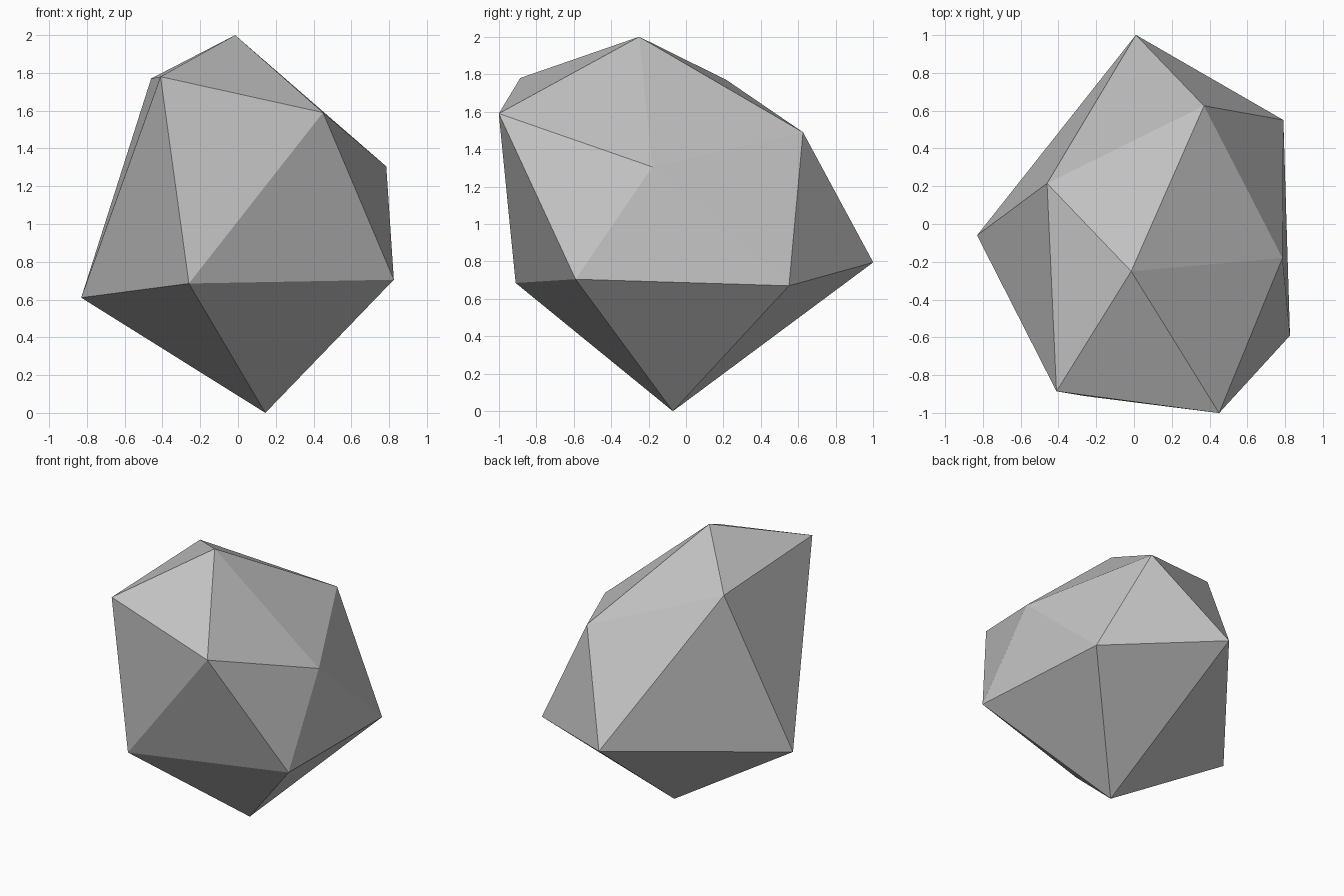
import bpy
import bmesh

cube = bpy.data.objects.get("Cube")
if cube:
    bpy.data.objects.remove(cube, do_unlink=True)

# Stone colour
grey = bpy.data.materials.new("stone grey")
grey.use_nodes = True
colour = (0.55, 0.55, 0.55, 1)
grey.diffuse_color = colour
grey.node_tree.nodes["Principled BSDF"].inputs["Base Color"].default_value = colour

# Irregular twenty-sided rock: two poles and two staggered rings of five corners
top = (-0.015, -0.25, 2.0)
upper = [(-0.41, -0.885, 1.78), (0.45, -1.0, 1.59), (0.785, -0.18, 1.305),
         (0.37, 0.625, 1.49), (-0.46, 0.215, 1.77)]
lower = [(-0.26, -0.91, 0.685), (0.825, -0.59, 0.705), (0.79, 0.55, 0.67),
         (0.01, 1.0, 0.795), (-0.83, -0.06, 0.61)]
bottom = (0.145, -0.07, 0.0)

bm = bmesh.new()
peak, base = bm.verts.new(top), bm.verts.new(bottom)
high = [bm.verts.new(p) for p in upper]
low = [bm.verts.new(p) for p in lower]

# Cap, zigzag belt and pointed underside
for i in range(5):
    j = (i + 1) % 5
    bm.faces.new((peak, high[i], high[j]))
    bm.faces.new((high[i], low[i], high[j]))
    bm.faces.new((high[j], low[i], low[j]))
    bm.faces.new((base, low[j], low[i]))

bmesh.ops.recalc_face_normals(bm, faces=bm.faces)
mesh = bpy.data.meshes.new("rock")
bm.to_mesh(mesh)
bm.free()
mesh.materials.append(grey)
rock = bpy.data.objects.new("rock", mesh)
bpy.context.collection.objects.link(rock)
